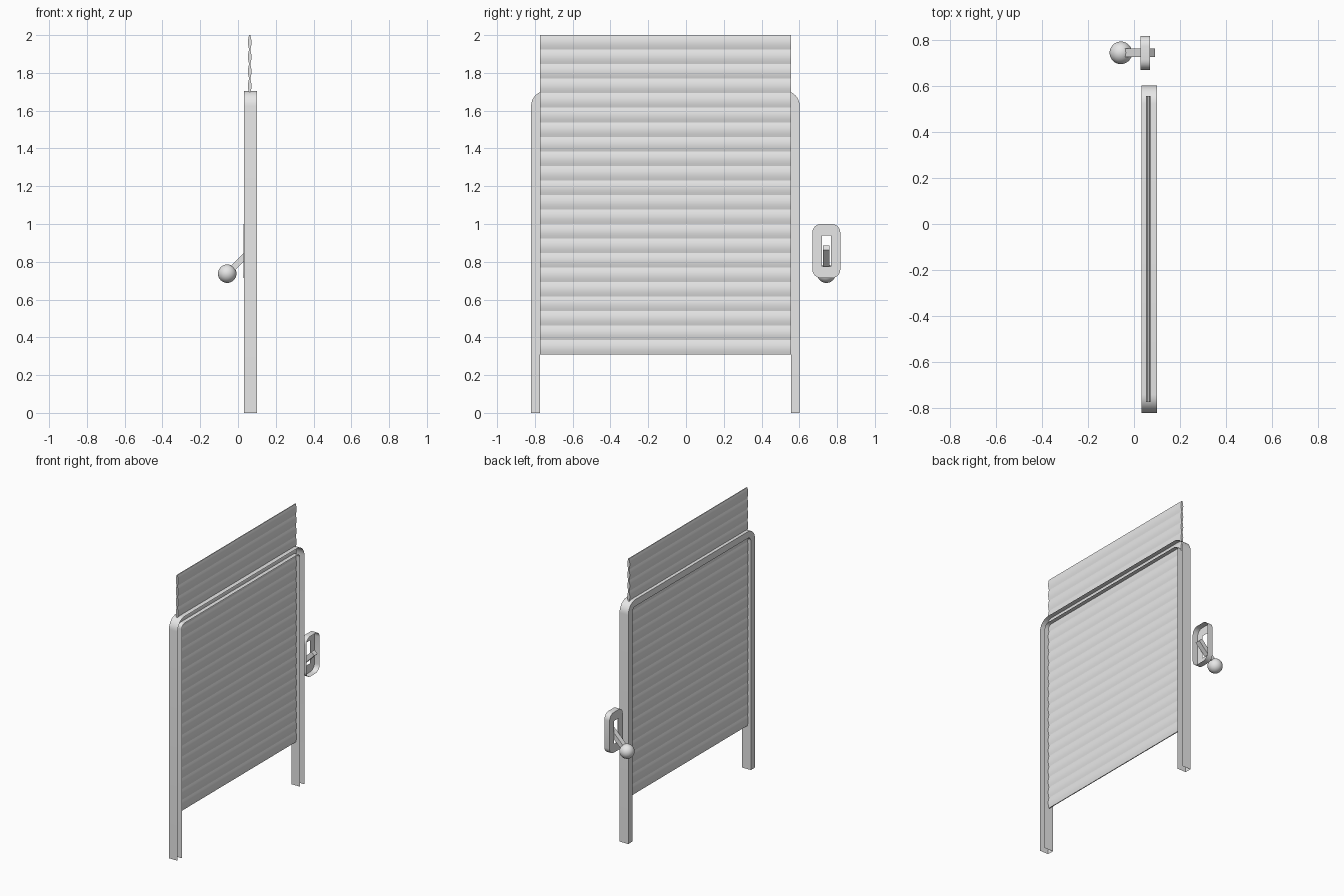
import bpy, bmesh, math
from mathutils import Vector, Matrix

if "Cube" in bpy.data.objects:
    bpy.data.objects.remove(bpy.data.objects["Cube"])

grey = bpy.data.materials.new("plain_grey")
grey.diffuse_color = (0.8, 0.8, 0.8, 1)
grey.use_nodes = True
grey.node_tree.nodes["Principled BSDF"].inputs["Base Color"].default_value = grey.diffuse_color


def finish(name, bm, smooth=True):
    """Turn a bmesh into a named grey object."""
    mesh = bpy.data.meshes.new(name)
    bm.to_mesh(mesh)
    bm.free()
    mesh.materials.append(grey)
    ob = bpy.data.objects.new(name, mesh)
    bpy.context.collection.objects.link(ob)
    if smooth:
        bpy.ops.object.select_all(action='DESELECT')
        ob.select_set(True)
        bpy.context.view_layer.objects.active = ob
        bpy.ops.object.shade_smooth_by_angle(angle=math.radians(35))
    return ob


def arc(cy, cz, r, a0, a1, n=8):
    """Points of an arc in the y-z plane, angles in degrees."""
    return [(cy + r * math.cos(math.radians(a0 + (a1 - a0) * i / n)),
             cz + r * math.sin(math.radians(a0 + (a1 - a0) * i / n))) for i in range(n + 1)]


def arch(y0, y1, top, r):
    """Upside-down U outline running from one foot to the other."""
    return ([(y0, 0)] + arc(y0 + r, top - r, r, 180, 90)
            + arc(y1 - r, top - r, r, 90, 0) + [(y1, 0)])


def loft(bm, rings, closed):
    """Skin a series of equally long point rows."""
    rows = [[bm.verts.new(p) for p in ring] for ring in rings]
    for a, b in zip(rows, rows[1:]):
        n = len(a)
        for i in range(n if closed else n - 1):
            j = (i + 1) % n
            bm.faces.new((a[i], a[j], b[j], b[i]))
    return rows


# Door frame: sheet channel bent into an arch, open towards +x
Y0, Y1, TOP, W, XB, XF = -0.82, 0.602, 1.705, 0.047, 0.032, 0.10
outer = arch(Y0, Y1, TOP, 0.08)
inner = arch(Y0 + W, Y1 - W, TOP - W, 0.033)
bm = bmesh.new()
loft(bm, [[(x, y, z) for y, z in path] for x, path in
          ((XF, outer), (XB, outer), (XB, inner), (XF, inner))], False)
bmesh.ops.recalc_face_normals(bm, faces=bm.faces)
finish("door_frame", bm)

# Shutter: stacked slats with a lens-shaped section
N, BOTTOM, XC = 22, 0.308, 0.062
pitch = (2.0 - BOTTOM) / N
bm = bmesh.new()
for k in range(N):
    z0 = BOTTOM + k * pitch
    side = [(0.003 + 0.0065 * math.sin(math.pi * i / 6), z0 + pitch * i / 6) for i in range(7)]
    section = [(XC + d, z) for d, z in side] + [(XC - d, z) for d, z in reversed(side)]
    rows = loft(bm, [[(x, y, z) for x, z in section] for y in (Y0 + W, Y1 - W)], True)
    for row in rows:
        bm.faces.new(row)
bmesh.ops.recalc_face_normals(bm, faces=bm.faces)
finish("shutter_slats", bm)

# Lever housing: shallow rounded tray, open towards +x, with a slot in its plate
YC, ZC = 0.743, 0.857


def rounded(hy, hz, r):
    pts = []
    for sy, sz, a in ((1, 1, 0), (-1, 1, 90), (-1, -1, 180), (1, -1, 270)):
        pts += arc(YC + sy * (hy - r), ZC + sz * (hz - r), r, a, a + 90, 6)
    return pts


rim = rounded(0.074, 0.143, 0.045)
slot = rounded(0.024, 0.081, 0.0005)
bm = bmesh.new()
loft(bm, [[(x, y, z) for y, z in path] for x, path in
          ((0.069, rim), (0.028, rim), (0.028, slot))], True)
bmesh.ops.recalc_face_normals(bm, faces=bm.faces)
finish("lever_housing", bm)

# Lever arm: square bar at 45 degrees through the slot
knob = Vector((-0.057, YC, 0.737))
tip = Vector((0.080, YC, 0.874))
bm = bmesh.new()
bmesh.ops.create_cube(bm, size=1, matrix=(
    Matrix.Translation((knob + tip) / 2) @ Matrix.Rotation(math.radians(45), 4, 'Y')
    @ Matrix.Diagonal((0.032, 0.036, (tip - knob).length, 1))))
finish("lever_arm", bm, False)

# Lever knob
bm = bmesh.new()
bmesh.ops.create_uvsphere(bm, u_segments=32, v_segments=16, radius=0.049,
                          matrix=Matrix.Translation(knob))
finish("lever_knob", bm)
